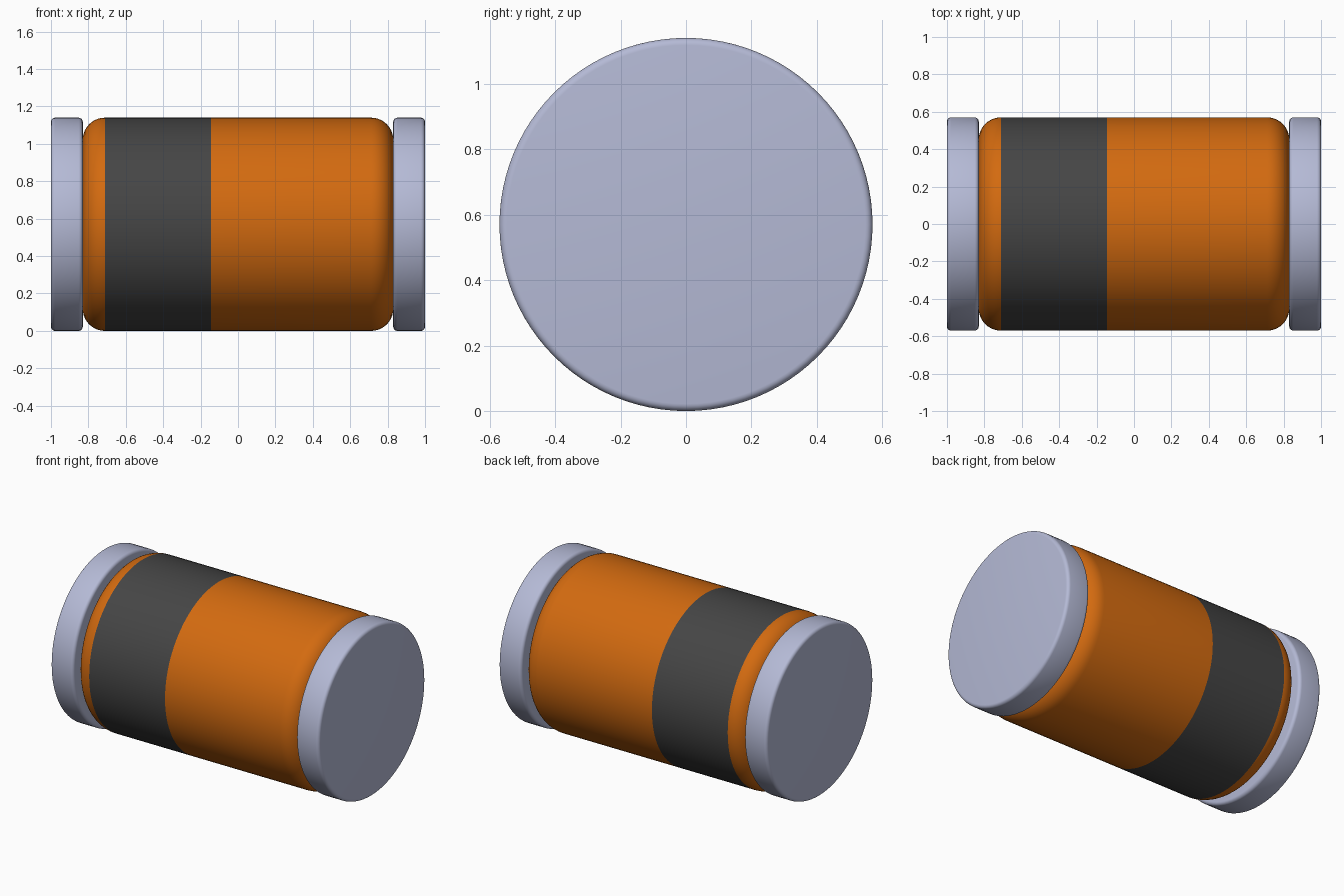
import bpy, bmesh, math
from mathutils import Matrix, Vector

if "Cube" in bpy.data.objects:
    bpy.data.objects.remove(bpy.data.objects["Cube"], do_unlink=True)

R = 0.57            # outer radius, also the height of the axis
SEGMENTS = 96


def material(name, rgb):
    m = bpy.data.materials.new(name)
    m.diffuse_color = (*rgb, 1)
    m.use_nodes = True
    m.node_tree.nodes["Principled BSDF"].inputs["Base Color"].default_value = (*rgb, 1)
    return m


orange = material("orange glass", (0.65, 0.145, 0.005))
dark = material("dark band", (0.06, 0.06, 0.06))
metal = material("pale metal", (0.46, 0.49, 0.67))


def rounded_profile(x0, x1, fillet, steps, cuts=()):
    """Half outline from axis to axis, with rounded corners at both ends."""
    arc = [(fillet * (1 - math.cos(a)), R - fillet * (1 - math.sin(a)))
           for a in (math.pi / 2 * i / steps for i in range(steps + 1))]
    left = [(x0 + d, r) for d, r in arc]
    right = [(x1 - d, r) for d, r in reversed(arc)]
    return left + [(x, R) for x in cuts] + right


def lathe(name, profile, materials, band=None):
    """Turn the profile about the x axis and cap both ends."""
    bm = bmesh.new()
    rings = []
    for x, r in profile:
        ring = []
        for i in range(SEGMENTS):
            a = 2 * math.pi * i / SEGMENTS
            ring.append(bm.verts.new((x, r * math.cos(a), R + r * math.sin(a))))
        rings.append(ring)
    for a, b in zip(rings, rings[1:]):
        for i in range(SEGMENTS):
            j = (i + 1) % SEGMENTS
            bm.faces.new((a[i], a[j], b[j], b[i]))
    bm.faces.new(rings[0])
    bm.faces.new(rings[-1])
    bmesh.ops.recalc_face_normals(bm, faces=bm.faces)
    # Painted band: faces whose centre lies between the two limits
    if band:
        for f in bm.faces:
            if band[0] < f.calc_center_median().x < band[1]:
                f.material_index = 1 if len(f.verts) == 4 else 0
    mesh = bpy.data.meshes.new(name)
    bm.to_mesh(mesh)
    bm.free()
    for m in materials:
        mesh.materials.append(m)
    obj = bpy.data.objects.new(name, mesh)
    bpy.context.collection.objects.link(obj)
    bpy.ops.object.select_all(action='DESELECT')
    obj.select_set(True)
    bpy.context.view_layer.objects.active = obj
    bpy.ops.object.shade_smooth_by_angle(angle=math.radians(30))
    return obj


# Glass body with a painted band near the right-hand end
BAND = (-0.71, -0.145)
lathe("body", rounded_profile(-0.83, 0.83, 0.118, 10, BAND), [orange, dark], BAND)

# Metal end caps
lathe("right_end_cap", rounded_profile(-1.0, -0.83, 0.022, 5), [metal])
lathe("left_end_cap", rounded_profile(0.83, 1.0, 0.022, 5), [metal])
